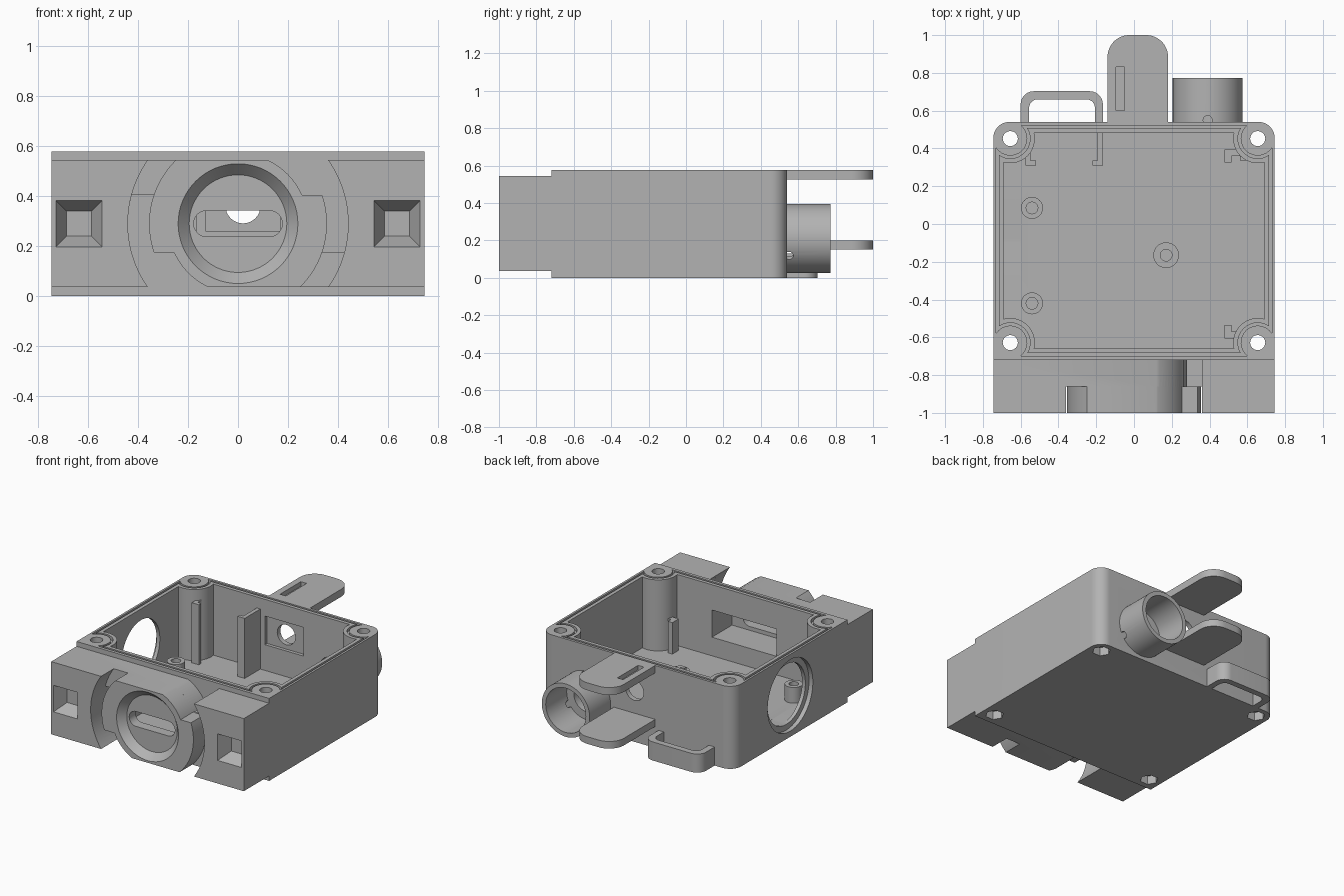
import bpy, bmesh, math

if "Cube" in bpy.data.objects:
    bpy.data.objects.remove(bpy.data.objects["Cube"])

grey = bpy.data.materials.new("plain_grey")
grey.diffuse_color = (0.45, 0.45, 0.45, 1)
grey.use_nodes = True
grey.node_tree.nodes["Principled BSDF"].inputs["Base Color"].default_value = grey.diffuse_color
CZ, HZ = 0.289, 0.254          # centre height and half height of the front block
CY = -0.088                    # centre of the lid opening


def prism(name, pts, axis, a, b, pts2=None):
    """Solid from a 2D outline swept along an axis (pts2 = other end outline)."""
    put = {'x': lambda u, v, w: (w, u, v), 'y': lambda u, v, w: (u, w, v),
           'z': lambda u, v, w: (u, v, w)}[axis]
    bm = bmesh.new()
    lo = [bm.verts.new(put(u, v, a)) for u, v in pts]
    hi = [bm.verts.new(put(u, v, b)) for u, v in (pts2 or pts)]
    bm.faces.new(lo)
    bm.faces.new(hi)
    for i in range(len(lo)):
        j = (i + 1) % len(lo)
        bm.faces.new((lo[i], lo[j], hi[j], hi[i]))
    bmesh.ops.recalc_face_normals(bm, faces=bm.faces)
    me = bpy.data.meshes.new(name)
    bm.to_mesh(me)
    bm.free()
    me.materials.append(grey)
    ob = bpy.data.objects.new(name, me)
    bpy.context.collection.objects.link(ob)
    return ob


def arc(cx, cy, r, a0, a1, n=24):
    return [(cx + r * math.cos(a0 + (a1 - a0) * i / n),
             cy + r * math.sin(a0 + (a1 - a0) * i / n)) for i in range(n + 1)]


def circle(cx, cy, r, n=48):
    return arc(cx, cy, r, 0, 2 * math.pi, n)[:-1]


def rect(x0, x1, y0, y1):
    return [(x0, y0), (x1, y0), (x1, y1), (x0, y1)]


def round_back(x0, x1, y0, y1, r):
    """Rectangle with its two far corners rounded."""
    return ([(x0, y0), (x1, y0)] + arc(x1 - r, y1 - r, r, 0, math.pi / 2, 12)
            + arc(x0 + r, y1 - r, r, math.pi / 2, math.pi, 12))


def join(ob, tool, op='DIFFERENCE'):
    """Apply a boolean and remove the tool."""
    m = ob.modifiers.new("bool", 'BOOLEAN')
    m.operation, m.solver, m.object = op, 'EXACT', tool
    bpy.context.view_layer.update()
    bpy.context.view_layer.objects.active = ob
    bpy.ops.object.modifier_apply(modifier=m.name)
    bpy.data.objects.remove(tool)


def cut(ob, *args):
    join(ob, prism("cutter", *args))


def lid_outline(d):
    """Opening with a concave scallop round each screw post, inset by d."""
    X, Y, R, hx, hy = 0.73 - d, 0.61 - d, 0.09 + d, 0.655, 0.54
    a0 = math.atan2(-math.sqrt(R * R - (X - hx) ** 2), X - hx)
    a1 = math.atan2(Y - hy, -math.sqrt(R * R - (Y - hy) ** 2)) - 2 * math.pi
    q = arc(hx, hy, R, a0, a1, 16)
    loop = (q + [(-x, y) for x, y in reversed(q)] + [(-x, -y) for x, y in q]
            + [(x, -y) for x, y in reversed(q)])
    return [(x, y + CY) for x, y in loop]


def at(r, h):
    return math.asin(h / r)


def both(half):
    """Half outline plus its half-turn copy, raised to the front centre."""
    return [(x, z + CZ) for x, z in half + [(-x, -z) for x, z in half]]


# Main box
body = prism("housing", round_back(-0.745, 0.745, -0.72, 0.54, 0.085), 'z', 0, 0.577)

# Front block: rear layer with deep twist-lock channels
S, R0, R1, R2 = 0.115, 0.28, 0.355, 0.44
rear = ([(0.745, -HZ), (0.745, HZ)] + arc(0, 0, R2, at(R2, HZ), -at(R2, S))
        + arc(0, 0, R0, -at(R0, S), at(R0, HZ)))
join(body, prism("rear_layer", both(rear), 'y', -0.86, -0.70), 'UNION')

# Front block: round centre with two locking tabs, and two side blocks
hub = arc(0, 0, R1, -at(R1, HZ), at(R1, S)) + arc(0, 0, R0, at(R0, S), at(R0, HZ))
join(body, prism("hub", both(hub), 'y', -1, -0.86), 'UNION')
for s in (-1, 1):
    side = [(0.745, -HZ), (0.745, HZ)] + arc(0, 0, R2, at(R2, HZ), -at(R2, HZ))
    join(body, prism("side_block", [(s * x, z + CZ) for x, z in side],
                     'y', -1, -0.86), 'UNION')

# Cavity and seal groove
cut(body, lid_outline(0.04), 'z', 0.08, 0.7)
groove = prism("groove", lid_outline(0), 'z', 0.555, 0.65)
cut(groove, lid_outline(0.015), 'z', 0.5, 0.7)
join(body, groove)

# Screw holes with hexagonal nut pockets
for x in (-0.655, 0.655):
    for y in (0.452, -0.628):
        cut(body, circle(x, y, 0.04, 24), 'z', -0.1, 0.7)
        cut(body, circle(x, y, 0.06, 6), 'z', -0.1, 0.06)

# Front dish, slot and inner pocket
cut(body, circle(0, CZ, 0.248, 64), 'y', -1.01, -0.95, circle(0, CZ, 0.195, 64))
slot = (arc(0.125, CZ, 0.052, -math.pi / 2, math.pi / 2, 12)
        + arc(-0.125, CZ, 0.052, math.pi / 2, 1.5 * math.pi, 12))
cut(body, slot, 'y', -1.1, -0.6)
cut(body, rect(-0.24, 0.26, 0.21, 0.40), 'y', -0.88, -0.6)

# Tapered square pockets on the front
for x in (-0.635, 0.635):
    cut(body, rect(x - 0.095, x + 0.095, CZ - 0.095, CZ + 0.095), 'y', -1.005, -0.91,
        rect(x - 0.05, x + 0.05, CZ - 0.05, CZ + 0.05))

# Round port in the left wall with a counterbore
cut(body, circle(CY, CZ, 0.21), 'x', -0.8, -0.6)
cut(body, circle(CY, CZ, 0.25), 'x', -0.8, -0.715)

# Back wall: recess with a hole, and cable hole inside the tube
cut(body, rect(-0.13, 0.17, 0.26, 0.46), 'y', 0.4, 0.505)
cut(body, circle(0.02, 0.36, 0.07, 32), 'y', 0.4, 0.7)
cut(body, circle(0.39, 0.21, 0.10, 32), 'y', 0.4, 0.7)

parts = [body]

# Screw bosses on the floor
for i, (x, y, r) in enumerate([(-0.54, 0.085, 0.058), (-0.54, -0.42, 0.058),
                               (0.17, -0.165, 0.068)]):
    boss = prism(f"floor_boss_{i}", circle(x, y, r, 32), 'z', 0.07, 0.19)
    cut(boss, circle(x, y, 0.031, 24), 'z', 0.09, 0.3)
    parts.append(boss)

# Hooked guide rails on the back wall
for name, x, s in (("left_rail", -0.575, 1), ("right_rail", -0.165, -1)):
    hook = [(0, 0.31), (0.055, 0.31), (0.055, 0.335), (0.028, 0.335), (0.028, 0.49), (0, 0.49)]
    parts.append(prism(name, [(x + s * u, v) for u, v in hook], 'z', 0.07, 0.5))

# Small board brackets on the floor
for name, s in (("back_bracket", 1), ("front_bracket", -1)):
    u = [(0.48, 0.50), (0.48, 0.43), (0.515, 0.43), (0.515, 0.465), (0.56, 0.465),
         (0.56, 0.44), (0.595, 0.44), (0.595, 0.50)]
    parts.append(prism(name, [(x, s * y - 0.105) for x, y in u], 'z', 0.07, 0.30))

# Upper and lower tongues
upper = prism("upper_tongue", round_back(-0.14, 0.18, 0.53, 1, 0.115), 'z', 0.525, 0.577)
cut(upper, rect(-0.095, -0.05, 0.60, 0.83), 'z', 0.545, 0.7)
parts += [upper, prism("lower_tongue", round_back(-0.14, 0.18, 0.53, 1, 0.115), 'z', 0.15, 0.2)]

# Loop handle
loop = prism("loop_handle", round_back(-0.6, -0.165, 0.53, 0.703, 0.07), 'z', 0, 0.13)
cut(loop, round_back(-0.555, -0.207, 0.5, 0.66, 0.045), 'z', -0.1, 0.3)
parts.append(loop)

# Cable tube with three radial pin holes
tube = prism("cable_tube", circle(0.39, 0.21, 0.185, 64), 'y', 0.53, 0.772)
cut(tube, circle(0.39, 0.21, 0.155, 64), 'y', 0.4, 0.9)
for i in range(3):
    pin = prism("pin_hole", circle(0, 0, 0.024, 20), 'z', 0.1, 0.3)
    pin.location = (0.39, 0.55, 0.21)
    pin.rotation_euler.y = i * 2 * math.pi / 3
    join(tube, pin)
parts.append(tube)

# Smooth curves, keep edges sharp
bpy.ops.object.select_all(action='DESELECT')
for ob in parts:
    ob.select_set(True)
bpy.context.view_layer.objects.active = body
bpy.ops.object.shade_smooth_by_angle(angle=math.radians(30))
